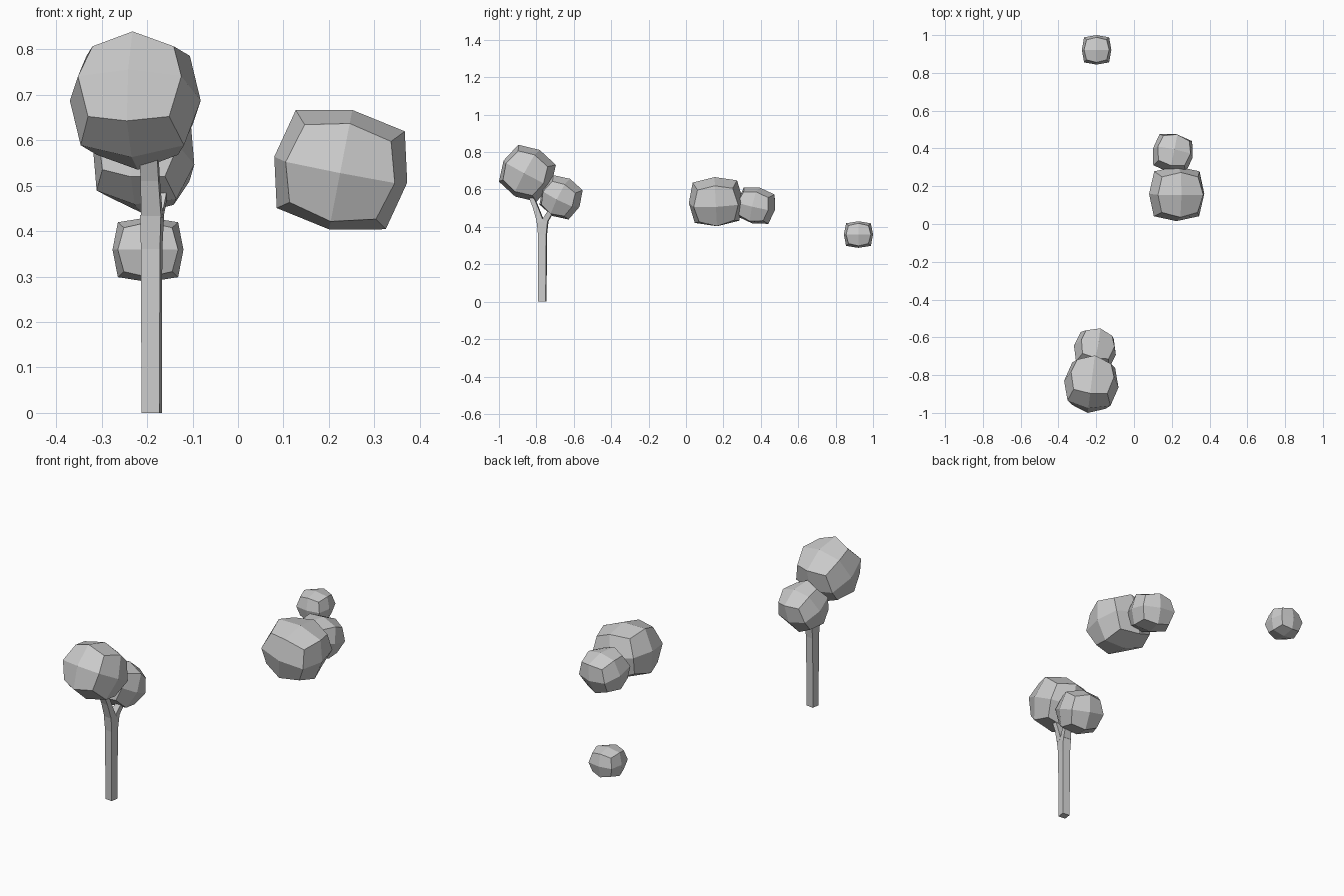
import bpy, bmesh
from math import radians
from mathutils import Vector, Euler, Matrix

if "Cube" in bpy.data.objects:
    bpy.data.objects.remove(bpy.data.objects["Cube"])


def finish(name, bm):
    bmesh.ops.recalc_face_normals(bm, faces=bm.faces)
    me = bpy.data.meshes.new(name)
    bm.to_mesh(me)
    bm.free()
    ob = bpy.data.objects.new(name, me)
    bpy.context.collection.objects.link(ob)
    return ob


# Leaf clump: once-divided cube with edges and corners pulled in
def clump(name, loc, half, tilt=(0, 0, 0), edge=0.79, corner=0.62):
    bm = bmesh.new()
    bmesh.ops.create_cube(bm, size=2)
    bmesh.ops.subdivide_edges(bm, edges=bm.edges[:], cuts=1, use_grid_fill=True)
    rot = Euler([radians(a) for a in tilt]).to_matrix()
    pull = {1: 1.0, 2: edge, 3: corner}
    for v in bm.verts:
        n = sum(abs(c) > 0.5 for c in v.co)
        p = Vector([c * h for c, h in zip(v.co, half)]) * pull.get(n, 1.0)
        v.co = rot @ p + Vector(loc)
    return finish(name, bm)


# Four-sided stem through a list of (centre, half x, half y) sections
def stem(name, sections, turn=0):
    bm = bmesh.new()
    rot = Matrix.Rotation(radians(turn), 3, 'Z')
    rings = []
    for c, hx, hy in sections:
        rings.append([bm.verts.new(Vector(c) + rot @ Vector((sx * hx, sy * hy, 0)))
                      for sx, sy in ((-1, -1), (1, -1), (1, 1), (-1, 1))])
    for a, b in zip(rings, rings[1:]):
        for i in range(4):
            j = (i + 1) % 4
            bm.faces.new((a[i], a[j], b[j], b[i]))
    bm.faces.new(rings[0][::-1])
    bm.faces.new(rings[-1])
    return finish(name, bm)


# Trunk and forked branches
stem("trunk", [((-0.19, -0.768, 0), 0.020, 0.020),
               ((-0.19, -0.767, 0.36), 0.021, 0.022),
               ((-0.189, -0.767, 0.435), 0.023, 0.030)], turn=-7)
stem("front_branch", [((-0.189, -0.778, 0.43), 0.022, 0.018),
                      ((-0.193, -0.805, 0.51), 0.020, 0.014),
                      ((-0.196, -0.835, 0.58), 0.019, 0.013)], turn=-7)
stem("back_branch", [((-0.187, -0.755, 0.43), 0.021, 0.018),
                     ((-0.172, -0.725, 0.48), 0.016, 0.016),
                     ((-0.175, -0.69, 0.52), 0.014, 0.014)], turn=-7)

# Tree crown
clump("upper_crown", (-0.226, -0.848, 0.687), (0.145, 0.145, 0.141), (-28, 0, -7), 0.79)
clump("lower_crown", (-0.207, -0.668, 0.558), (0.114, 0.112, 0.112), (-27, 6, -12), 0.79)

# Floating foliage pair
clump("large_foliage", (0.226, 0.160, 0.535), (0.149, 0.145, 0.134), (3, 11, 0), 0.82, 0.65)
clump("medium_foliage", (0.205, 0.375, 0.514), (0.108, 0.105, 0.098), (-13, 3, -12), 0.82, 0.65)

# Single small foliage
clump("small_foliage", (-0.198, 0.922, 0.359), (0.078, 0.078, 0.071), (0, 0, 0), 0.85, 0.68)
